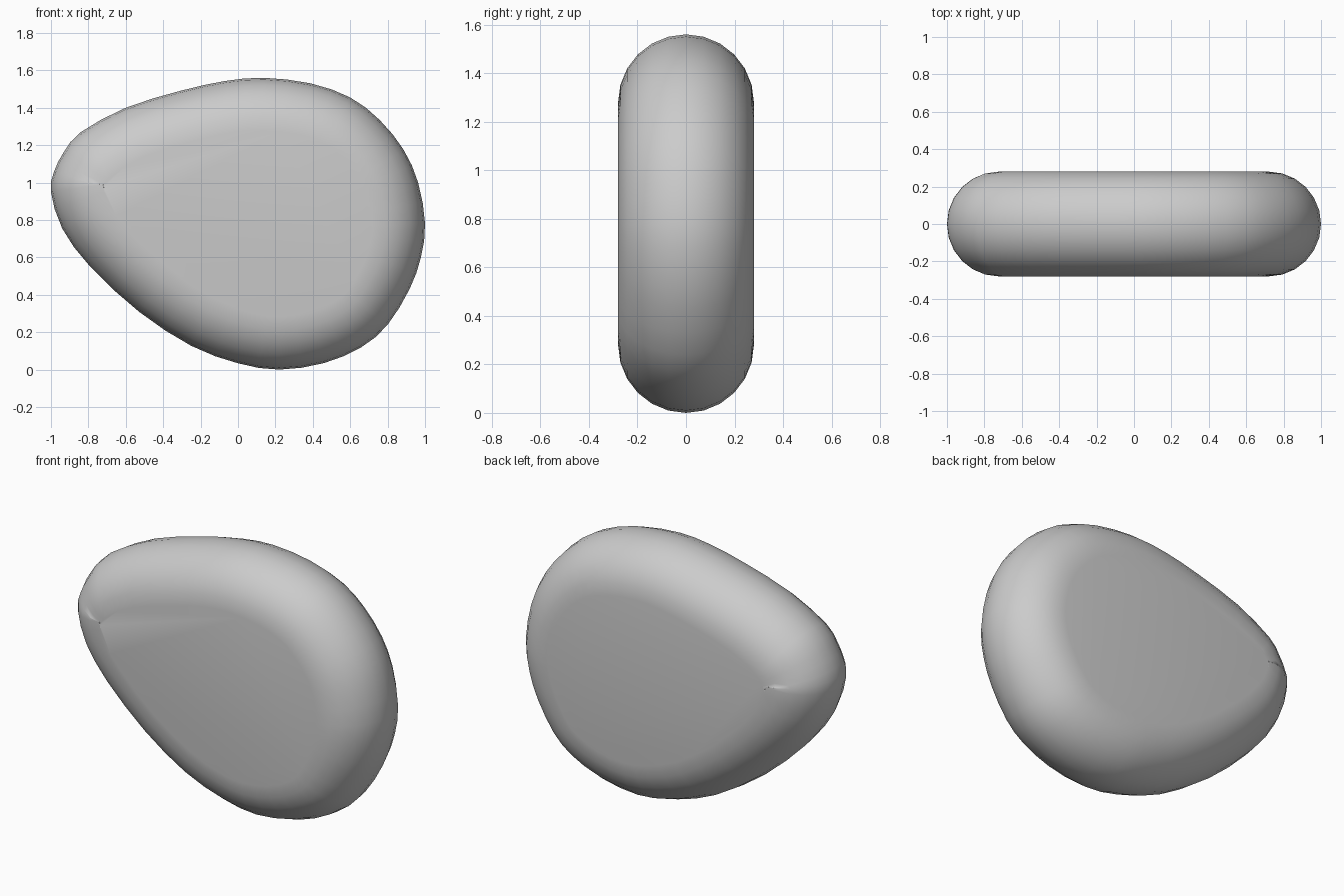
import bpy, bmesh
from math import sin, cos, pi
from mathutils import Vector
from mathutils.interpolate import poly_3d_calc  # noqa: F401

if "Cube" in bpy.data.objects:
    bpy.data.objects.remove(bpy.data.objects["Cube"])

R = 0.28        # edge rounding radius = half thickness
ROUND = 12      # segments across the rounded rim

# Pebble outline (x, z), clockwise from the left tip
OUTLINE = [(-1.0, .95), (-.983, 1.06), (-.93, 1.165), (-.84, 1.27), (-.60, 1.40),
           (-.31, 1.49), (-.07, 1.543), (.14, 1.56), (.39, 1.53), (.60, 1.455),
           (.757, 1.335), (.885, 1.176), (.963, 1.0), (1.0, .78), (.978, .60),
           (.917, .43), (.80, .24), (.66, .12), (.46, .035), (.22, 0.0),
           (0, .034), (-.25, .127), (-.53, .31), (-.79, .55), (-.94, .755)]


def smooth_loop(pts, sub):
    """Closed Catmull-Rom through the points."""
    p = [Vector(q) for q in pts]
    n, out = len(p), []
    for i in range(n):
        a, b, c, d = (p[(i + k) % n] for k in (-1, 0, 1, 2))
        for s in range(sub):
            t = s / sub
            out.append(.5 * (2 * b + (c - a) * t + (2 * a - 5 * b + 4 * c - d) * t * t
                             + (3 * b - a - 3 * c + d) * t ** 3))
    return out


loop = smooth_loop(OUTLINE, 2)
n = len(loop)

# Inward normals, lightly averaged for an even rim
normals = []
for i in range(n):
    t = (loop[(i + 2) % n] - loop[i - 2]).normalized()
    normals.append(Vector((t.y, -t.x)))

# Rings swept around a half circle from the front face to the back face
bm = bmesh.new()
rings = []
for k in range(ROUND + 1):
    a = -pi / 2 + pi * k / ROUND
    inset, y = R * (1 - cos(a)), R * sin(a)
    pts = [p + m * inset for p, m in zip(loop, normals)]
    rings.append([bm.verts.new((q.x, y, q.y)) for q in pts])
for r0, r1 in zip(rings, rings[1:]):
    for i in range(n):
        j = (i + 1) % n
        bm.faces.new((r0[i], r0[j], r1[j], r1[i]))

# Flat front and back faces
bm.faces.new(rings[0])
bm.faces.new(rings[-1])
bmesh.ops.recalc_face_normals(bm, faces=bm.faces)
for f in bm.faces:
    f.smooth = True

mesh = bpy.data.meshes.new("pebble")
bm.to_mesh(mesh)
bm.free()
pebble = bpy.data.objects.new("pebble", mesh)
bpy.context.collection.objects.link(pebble)
